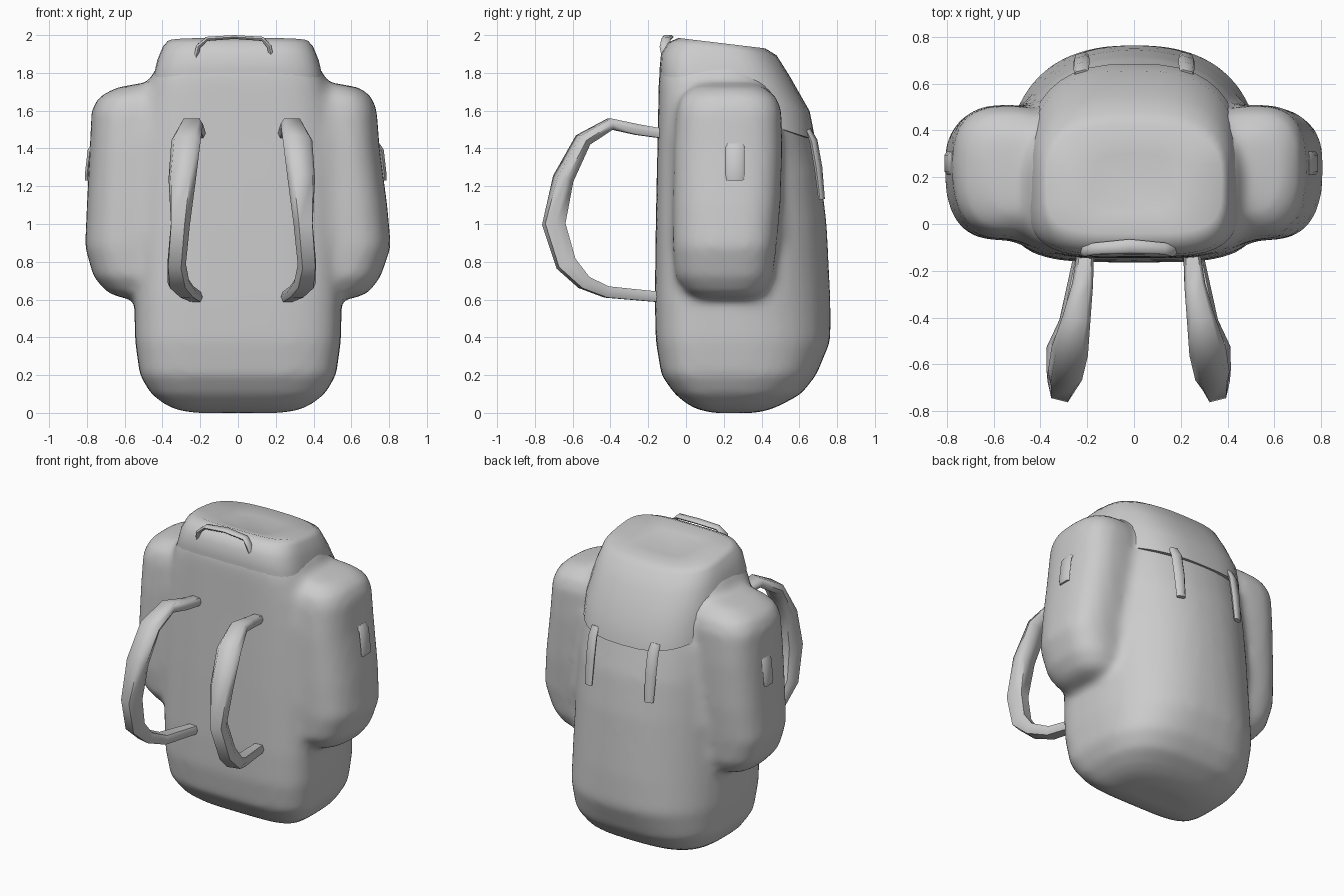
import bpy, bmesh, math
from mathutils import Vector

if "Cube" in bpy.data.objects:
    bpy.data.objects.remove(bpy.data.objects["Cube"], do_unlink=True)

GREY = (0.6, 0.6, 0.6, 1)
grey = bpy.data.materials.new("grey_canvas")
grey.diffuse_color = GREY
grey.use_nodes = True
grey.node_tree.nodes["Principled BSDF"].inputs["Base Color"].default_value = GREY


def skin(bm, rings):
    """Join rings of points into a closed, capped solid."""
    rows = [[bm.verts.new(p) for p in ring] for ring in rings]
    n = len(rows[0])
    for a, b in zip(rows, rows[1:]):
        for i in range(n):
            j = (i + 1) % n
            bm.faces.new((a[i], a[j], b[j], b[i]))
    bm.faces.new(rows[0][::-1])
    bm.faces.new(rows[-1])


def section(z, cx, hw, front, back, mid, nf, nb, slope=0.0, count=40):
    """Rounded outline, squarer or rounder at front and back, tilted by slope."""
    pts = []
    for i in range(count):
        a = 2 * math.pi * i / count
        c, s = math.cos(a), math.sin(a)
        n, depth = (nb, back - mid) if s > 0 else (nf, mid - front)
        x = cx + hw * math.copysign(abs(c) ** (2 / n), c)
        y = mid + depth * math.copysign(abs(s) ** (2 / n), s)
        pts.append((x, y, z - slope * y))
    return pts


def finish(name, bm, angle=60):
    bmesh.ops.recalc_face_normals(bm, faces=bm.faces)
    mesh = bpy.data.meshes.new(name)
    bm.to_mesh(mesh)
    bm.free()
    mesh.materials.append(grey)
    ob = bpy.data.objects.new(name, mesh)
    bpy.context.collection.objects.link(ob)
    bpy.ops.object.select_all(action='DESELECT')
    ob.select_set(True)
    bpy.context.view_layer.objects.active = ob
    bpy.ops.object.shade_smooth_by_angle(angle=math.radians(angle))
    return ob


def ribbon(name, path, side=(1, 0, 0), flip=1, shift=0.0):
    """Flat strap along rows of x, y, z, half width, half thickness."""
    pts = [Vector((p[0] * flip + shift, p[1], p[2])) for p in path]
    across = Vector((side[0] * flip, side[1], side[2])).normalized()
    rings = []
    for i, p in enumerate(pts):
        t = (pts[min(i + 1, len(pts) - 1)] - pts[max(i - 1, 0)]).normalized()
        u = (across - t * across.dot(t)).normalized()
        v = t.cross(u)
        w, h = path[i][3:]
        rings.append([p + u * w * a + v * h * b for a, b in
                      ((1, 0), (.7, 1), (-.7, 1), (-1, 0), (-.7, -1), (.7, -1))])
    bm = bmesh.new()
    skin(bm, rings)
    return finish(name, bm)


# Main sack: z, half width, front y, back y, back squareness
SACK = [(0.0, .22, .15, .36, 2.4), (.012, .31, .08, .43, 2.6), (.04, .38, .015, .50, 2.9),
        (.10, .46, -.06, .61, 3.0), (.20, .52, -.13, .69, 2.9), (.38, .545, -.16, .765, 2.5),
        (.60, .55, -.165, .765, 2.3), (1.0, .54, -.16, .745, 2.2), (1.25, .53, -.155, .715, 2.2),
        (1.45, .52, -.15, .665, 2.2), (1.62, .50, -.147, .62, 2.2),
        (1.74, .475, -.145, .55, 2.2), (1.82, .44, -.14, .48, 2.2), (1.90, .36, -.08, .38, 2.2)]
# Gusset that fills the corner between sack and pockets
GUSSET = [(.61, .54, -.09, .50, 2.2), (.70, .61, -.11, .60, 2.2), (.95, .65, -.115, .635, 2.2),
          (1.45, .63, -.11, .60, 2.2), (1.63, .58, -.10, .56, 2.2), (1.75, .49, -.08, .50, 2.2)]
bm = bmesh.new()
for rows in (SACK, GUSSET):
    skin(bm, [section(z, 0, hw, f, b, .2, 4, nb) for z, hw, f, b, nb in rows])

# Side pockets: z, outer x on the left, outer x on the right, front y, back y
POCKET = [(.605, .61, .60, .06, .36), (.635, .69, .69, .0, .42),
          (.72, .755, .765, -.055, .46), (.88, .81, .81, -.07, .48),
          (1.1, .79, .80, -.07, .50), (1.4, .75, .785, -.065, .51),
          (1.6, .735, .775, -.05, .505), (1.67, .71, .74, -.03, .48),
          (1.72, .65, .65, .02, .42), (1.745, .52, .52, .06, .38)]
for s, col in ((1, 1), (-1, 2)):
    skin(bm, [section(r[0], s * (r[col] + .3) / 2, (r[col] - .3) / 2,
                      r[3], r[4], .25, 2.7, 2.7) for r in POCKET])
body = finish("sack_with_side_pockets", bm)

# Merge sack and pockets into one soft stitched shape
remesh = body.modifiers.new("merge", 'REMESH')
remesh.mode = 'VOXEL'
remesh.voxel_size = .025
remesh.use_smooth_shade = True
soft = body.modifiers.new("soften", 'SMOOTH')
soft.factor = .5
soft.iterations = 10

# Lid draped over the top, lower at the back: z, half width, front, back, slope
LID = [(1.66, .40, -.08, .60, .33), (1.67, .465, -.135, .685, .33),
       (1.78, .455, -.14, .655, .28), (1.88, .43, -.132, .55, .18),
       (1.95, .40, -.095, .48, .12), (1.98, .375, -.04, .42, .12),
       (1.955, .18, .05, .30, .10)]
bm = bmesh.new()
skin(bm, [section(z, 0, hw, f, b, .2, 4, 2.7, sl) for z, hw, f, b, sl in LID])
finish("lid", bm)

# Shoulder straps
SHOULDER = [(.225, -.10, 1.475, .035, .025), (.24, -.26, 1.50, .045, .028),
            (.265, -.40, 1.53, .06, .03), (.295, -.545, 1.445, .08, .035),
            (.315, -.65, 1.24, .075, .045), (.325, -.70, 1.0, .052, .055),
            (.345, -.635, .79, .05, .05), (.335, -.54, .69, .06, .035),
            (.29, -.42, .64, .05, .03), (.235, -.10, .61, .035, .027)]
# Lid fastening straps and side pocket tabs
FASTENER = [(.225, .645, 1.50, .03, .012), (.225, .675, 1.44, .036, .015),
            (.225, .70, 1.30, .036, .015), (.225, .718, 1.13, .03, .012)]
TAB = [(.752, .26, 1.42, .05, .012), (.772, .26, 1.39, .05, .012),
       (.787, .26, 1.26, .05, .012), (.785, .26, 1.23, .045, .012)]
for s, side in ((1, "left"), (-1, "right")):
    ribbon(side + "_shoulder_strap", SHOULDER, (1, .25, 0), s, .02)
    ribbon(side + "_lid_strap", FASTENER, (1, -.3, 0), s)
    ribbon(side + "_pocket_tab", TAB, (0, 1, 0), s, -.012)

# Carry handle
HANDLE = [(-.225, -.10, 1.87, .025, .012), (-.21, -.115, 1.94, .025, .012),
          (-.165, -.105, 1.98, .025, .011), (-.02, -.095, 1.99, .03, .01),
          (.13, -.105, 1.98, .025, .011), (.165, -.115, 1.94, .025, .012),
          (.18, -.10, 1.87, .025, .012)]
ribbon("carry_handle", HANDLE, (0, 1, 0))
